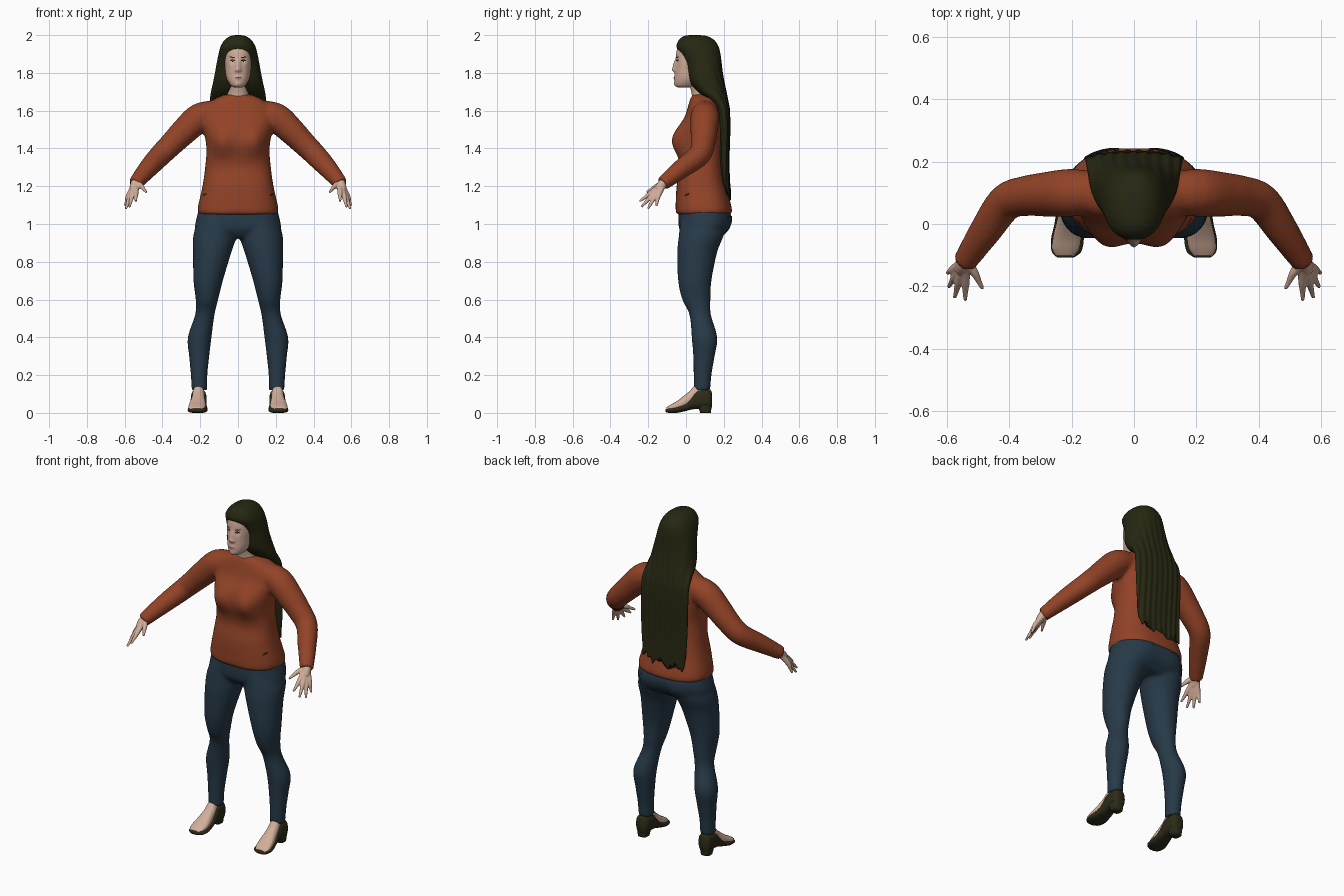
import bpy, bmesh
from math import sin, cos, pi, exp, copysign
from mathutils import Vector
from mathutils.bvhtree import BVHTree

if "Cube" in bpy.data.objects:
    bpy.data.objects.remove(bpy.data.objects["Cube"])


def material(name, r, g, b):
    mat = bpy.data.materials.new(name)
    mat.use_nodes = True
    mat.diffuse_color = (r, g, b, 1)
    bsdf = mat.node_tree.nodes["Principled BSDF"]
    bsdf.inputs["Base Color"].default_value = (r, g, b, 1)
    bsdf.inputs["Roughness"].default_value = 0.8
    return mat


skin_mat = material("skin", .64, .42, .32)
hair_mat = material("dark_hair", .02, .02, .006)
sweater_mat = material("rust_knit", .29, .056, .02)
jeans_mat = material("blue_denim", .02, .042, .065)
shoe_mat = material("dark_leather", .026, .024, .009)
lip_mat = material("lips", .42, .2, .16)
eye_mat = material("eye_white", .6, .56, .5)
ink_mat = material("eye_dark", .015, .012, .008)


def spline(rows, steps):
    """Smooth curve through rows of any width."""
    pts = [Vector(r) for r in rows]
    pad = [pts[0]] + pts + [pts[-1]]
    out = []
    for a, b, c, d in zip(pad, pad[1:], pad[2:], pad[3:]):
        for k in range(steps):
            t = k / steps
            out.append(b + ((c - a) * t + (2 * a - 5 * b + 4 * c - d) * t ** 2
                            + (3 * b - a - 3 * c + d) * t ** 3) * .5)
    return out + [pts[-1]]


def round_unit(k, n, power):
    c, s = cos(2 * pi * k / n), sin(2 * pi * k / n)
    return (copysign(abs(c) ** (2 / power), c), copysign(abs(s) ** (2 / power), s))


def bridge(bm, loops):
    """Skin a list of point loops and cap both ends."""
    rings = [[bm.verts.new(p) for p in loop] for loop in loops]
    for a, b in zip(rings, rings[1:]):
        for k in range(len(a)):
            j = (k + 1) % len(a)
            bm.faces.new((a[k], a[j], b[j], b[k]))
    bm.faces.new(rings[0])
    bm.faces.new(rings[-1])


def loft(bm, rows, side=1, axis="z", power=2, n=32, steps=4):
    """Rows hold position on the axis, then the two ranges of the section."""
    loops = []
    for s, a0, a1, b0, b1 in spline(rows, steps):
        loop = []
        for k in range(n):
            u, v = round_unit(k, n, power)
            a, b = (a0 + a1 + (a1 - a0) * u) / 2, (b0 + b1 + (b1 - b0) * v) / 2
            loop.append((side * a, b, s) if axis == "z" else (side * a, s, b))
        loops.append(loop)
    bridge(bm, loops)


def wide(rows):
    """Turn half widths into symmetric section rows."""
    return [(z, -w, w, front, back) for z, w, front, back in rows]


def tube(bm, rows, side=1, n=16, steps=4):
    """Rows hold a centre point and a radius."""
    pts = spline(rows, steps)
    loops = []
    for i, p in enumerate(pts):
        t = (pts[min(i + 1, len(pts) - 1)] - pts[max(i - 1, 0)]).to_3d().normalized()
        u = t.cross(Vector((0, 0, 1))).normalized()
        v = t.cross(u)
        ring = [p.to_3d() + (u * cos(2 * pi * k / n) + v * sin(2 * pi * k / n)) * p[3]
                for k in range(n)]
        loops.append([(side * q.x, q.y, q.z) for q in ring])
    bridge(bm, loops)


def bump(bm, centre, radius, push):
    for v in bm.verts:
        d = (v.co - Vector(centre)).length / radius
        v.co.y += push * exp(-d * d)


def finish(name, bm, mat, voxel=0, smooth=0, fix=True):
    if fix:
        bmesh.ops.recalc_face_normals(bm, faces=bm.faces)
    mesh = bpy.data.meshes.new(name)
    bm.to_mesh(mesh)
    bm.free()
    for p in mesh.polygons:
        p.use_smooth = True
    mesh.materials.append(mat)
    obj = bpy.data.objects.new(name, mesh)
    bpy.context.collection.objects.link(obj)
    if voxel:
        mod = obj.modifiers.new("blend", "REMESH")
        mod.mode, mod.voxel_size, mod.use_smooth_shade = "VOXEL", voxel, True
    if smooth:
        mod = obj.modifiers.new("soften", "SMOOTH")
        mod.factor, mod.iterations = .5, smooth
    return obj


def patch(name, tree, point, ru, rv, mat, lift=.001, power=2, tilt=0):
    """Thin plate that follows a surface around the given point."""
    centre, normal = tree.find_nearest(Vector(point))[:2]
    u = Vector((0, 0, 1)).cross(normal).normalized()
    v = normal.cross(u)
    bm = bmesh.new()

    def put(a, b):
        q, nrm = tree.find_nearest(centre + u * a + v * (b + tilt * a))[:2]
        return bm.verts.new(q + nrm * lift)
    n = 24
    rings = []
    for r in (1 / 3, 2 / 3, 1):
        units = [round_unit(k, n, power) for k in range(n)]
        rings.append([put(r * ru * a, r * rv * b) for a, b in units])
    mid = put(0, 0)
    for k in range(n):
        j = (k + 1) % n
        bm.faces.new((mid, rings[0][k], rings[0][j]))
        for a, b in zip(rings, rings[1:]):
            bm.faces.new((a[k], b[k], b[j], a[j]))
    finish(name, bm, mat, fix=False)


def surface(obj):
    return BVHTree.FromObject(obj, bpy.context.evaluated_depsgraph_get())


# Sweater: body and both sleeves blended together
bm = bmesh.new()
loft(bm, wide([(1.05, .205, -.05, .235), (1.08, .214, -.055, .243), (1.2, .188, -.05, .212),
               (1.3, .174, -.032, .195), (1.4, .167, -.04, .195), (1.5, .182, -.035, .2),
               (1.57, .19, -.005, .195), (1.62, .178, .01, .185), (1.66, .128, .022, .17),
               (1.685, .072, .035, .145)]), power=2.5, n=48)
for s in (1, -1):
    bump(bm, (s * .09, -.04, 1.44), .075, -.045)
    tube(bm, [(.1, .1, 1.59, .065), (.2, .1, 1.565, .077), (.28, .095, 1.495, .072),
              (.345, .09, 1.43, .065), (.41, .07, 1.365, .06), (.475, -.02, 1.295, .052),
              (.545, -.125, 1.213, .038)], s, 24)
sweater = finish("sweater", bm, sweater_mat, .011, 5)

# Jeans: pelvis and legs
bm = bmesh.new()
loft(bm, wide([(1.1, .2, -.035, .222), (1.03, .22, -.04, .235), (.97, .228, -.035, .215),
               (.925, .2, .0, .17)]), power=2.4, n=48)
for s in (1, -1):
    bump(bm, (s * .1, .22, 1.0), .08, .012)
    loft(bm, [(1.02, 0, .21, -.03, .215), (.94, .006, .237, -.038, .2),
              (.85, .035, .238, -.046, .165), (.7, .08, .236, -.042, .135),
              (.6, .105, .224, -.02, .13), (.52, .124, .227, .018, .132),
              (.4, .14, .266, .03, .166), (.3, .152, .259, .038, .152),
              (.2, .162, .25, .04, .135), (.12, .164, .246, .04, .13)], s)
jeans = finish("jeans", bm, jeans_mat, .011, 4)

# Back pockets and the small slits at the hem
denim, knit = surface(jeans), surface(sweater)
for s, tag in ((1, "left"), (-1, "right")):
    patch(tag + "_back_pocket", denim, (s * .11, .25, .985), .06, .055, jeans_mat, .005, 5)
    patch(tag + "_hem_slit", knit, (s * .185, .0, 1.157), .016, .006, ink_mat, .002, tilt=.3)

# Head: sculpted nose, eye sockets, lips and chin
bm = bmesh.new()
loft(bm, wide([(1.722, .02, -.04, .02), (1.735, .04, -.056, .06), (1.77, .06, -.058, .1),
               (1.82, .07, -.056, .14), (1.87, .075, -.055, .155), (1.93, .072, -.046, .155),
               (1.97, .05, -.02, .12)]), power=2.2, n=96, steps=8)
for z, r, push in ((1.818, .014, -.02), (1.84, .013, -.011), (1.858, .012, -.006),
                   (1.773, .016, -.006), (1.74, .016, -.005)):
    bump(bm, (0, -.058, z), r, push)
for s in (1, -1):
    bump(bm, (s * .03, -.052, 1.862), .015, .007)
    bump(bm, (s * .011, -.06, 1.814), .007, -.007)
head = finish("head", bm, skin_mat)
face = surface(head)
bm = bmesh.new()
loft(bm, wide([(1.64, .07, .03, .15), (1.69, .056, .03, .14), (1.77, .052, .01, .13)]))
finish("neck", bm, skin_mat)

# Painted face details
for s, tag in ((1, "left"), (-1, "right")):
    patch(tag + "_lash", face, (s * .031, -.05, 1.864), .015, .006, ink_mat)
    patch(tag + "_eye", face, (s * .031, -.05, 1.862), .012, .004, eye_mat, .002)
    patch(tag + "_iris", face, (s * .03, -.05, 1.862), .0045, .0042, ink_mat, .003)
    patch(tag + "_brow", face, (s * .033, -.05, 1.882), .017, .003, hair_mat, .0015,
          tilt=s * .12)
patch("lips", face, (0, -.07, 1.773), .022, .007, lip_mat)
patch("mouth_line", face, (0, -.07, 1.774), .019, .001, ink_mat, .002)

# Long hair: cap round the face running into a flat sheet down the back
bm = bmesh.new()
loft(bm, wide([(2.0, .012, .02, .07), (1.995, .04, -.01, .11), (1.975, .07, -.037, .148),
               (1.94, .092, -.05, .172), (1.9, .103, -.032, .182), (1.85, .113, -.008, .188),
               (1.8, .122, .004, .194), (1.75, .132, .02, .202), (1.7, .143, .06, .212),
               (1.65, .15, .125, .222), (1.6, .154, .16, .23), (1.5, .156, .175, .232),
               (1.35, .152, .18, .228), (1.22, .145, .19, .23), (1.15, .132, .21, .236)]),
     power=2.3, n=128, steps=5)
for v in bm.verts:
    x, y, z = v.co
    # Strand grooves and a ragged lower edge
    if y > .1:
        v.co.y += .003 * sin(x * 170 + 2 * sin(z * 5)) * min(1, max(0, 1.95 - z) * 4)
    low = max(0, 1.3 - z) / .15
    v.co.z += low * (.018 * sin(x * 65 + 1) + .012 * sin(x * 190) + .1 * x)
finish("long_hair", bm, hair_mat)

# Hands: every finger starts at the wrist, so the palm blends out of them
fingers = [((.54, -.185, 1.165), (.541, -.245, 1.12)),
           ((.56, -.18, 1.152), (.575, -.236, 1.09)),
           ((.572, -.165, 1.145), (.594, -.202, 1.08)),
           ((.58, -.146, 1.15), (.599, -.157, 1.095)),
           ((.512, -.155, 1.2), (.485, -.208, 1.168))]
for s, tag in ((1, "left"), (-1, "right")):
    bm = bmesh.new()
    tube(bm, [(.525, -.095, 1.235, .027), (.545, -.125, 1.21, .026),
              (.555, -.15, 1.18, .02)], s)
    for knuckle, tip in fingers:
        k, t = Vector(knuckle), Vector(tip)
        tube(bm, [(.54, -.115, 1.22, .018), (*k, .0135), (*k.lerp(t, .5), .0095),
                  (*t, .006)], s)
    finish(tag + "_hand", bm, skin_mat, .004, 3)

# Feet and open shoes with a low heel
for s, tag in ((1, "left"), (-1, "right")):
    bm = bmesh.new()
    loft(bm, [(.1, .18, .235, .03, .14), (.05, .177, .241, .03, .145),
              (.015, .175, .246, .015, .112), (-.04, .17, .259, .012, .068),
              (-.08, .176, .262, .01, .044), (-.102, .192, .25, .01, .03)], s, "y", 2.3)
    finish(tag + "_foot", bm, skin_mat)
    bm = bmesh.new()
    loft(bm, [(.137, .19, .228, .03, .105), (.122, .17, .246, .02, .126),
              (.06, .166, .25, .02, .122), (.03, .166, .251, .018, .088),
              (0, .165, .255, .01, .055), (-.05, .161, .266, 0, .034),
              (-.09, .17, .263, 0, .028), (-.108, .195, .245, .004, .02)], s, "y", 2.6)
    loft(bm, [(0, .182, .238, .075, .132), (.045, .174, .245, .06, .136)], s, power=3)
    finish(tag + "_shoe", bm, shoe_mat)
